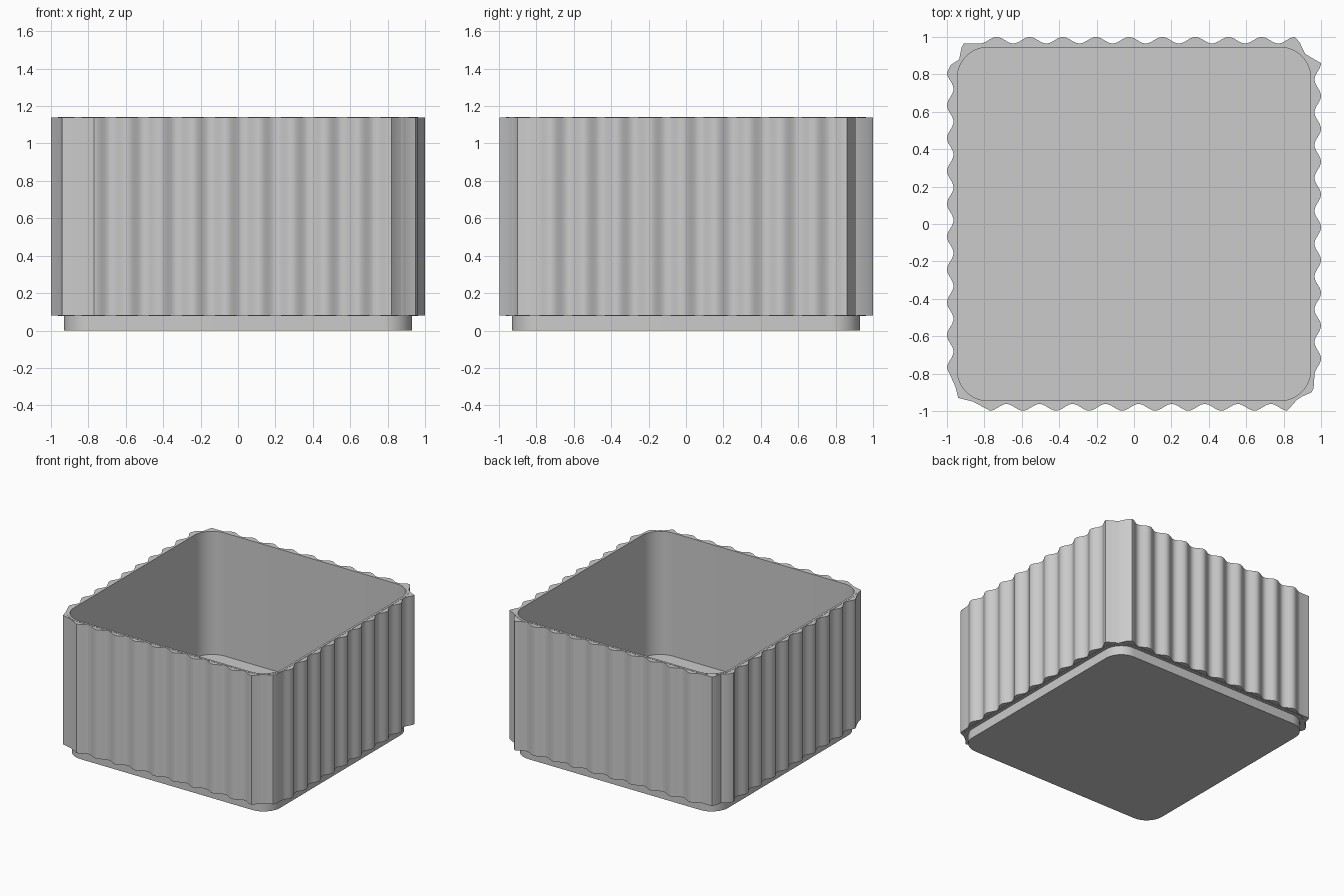
import bpy, bmesh, math

if "Cube" in bpy.data.objects:
    bpy.data.objects.remove(bpy.data.objects["Cube"], do_unlink=True)

grey = bpy.data.materials.new("plain grey")
grey.use_nodes = True
grey.diffuse_color = (0.6, 0.6, 0.6, 1)
grey.node_tree.nodes["Principled BSDF"].inputs["Base Color"].default_value = (0.6, 0.6, 0.6, 1)


def rounded_square(half, radius, steps=12):
    """Counter-clockwise outline of a square with round corners."""
    c = half - radius
    pts = []
    for k, (sx, sy) in enumerate([(1, -1), (1, 1), (-1, 1), (-1, -1)]):
        for i in range(steps + 1):
            a = math.pi / 2 * (k - 1 + i / steps)
            pts.append((sx * c + radius * math.cos(a), sy * c + radius * math.sin(a)))
    return pts


def wave(start, end, periods, valley, peak, start_at_peak, steps=12):
    """Sine ripple along one side, as (position, height) pairs."""
    n = int(periods * steps)
    phase = 0 if start_at_peak else math.pi
    mid, amp = (valley + peak) / 2, (peak - valley) / 2
    return [(start + (end - start) * i / n,
             mid + amp * math.cos(phase + 2 * math.pi * i / steps)) for i in range(n + 1)]


def prism(name, outlines, z0, z1):
    """Extrude a filled outline, with later outlines as holes."""
    curve = bpy.data.curves.new(name + "_profile", 'CURVE')
    curve.dimensions = '2D'
    curve.fill_mode = 'BOTH'
    curve.extrude = (z1 - z0) / 2
    for pts in outlines:
        s = curve.splines.new('POLY')
        s.points.add(len(pts) - 1)
        for p, (x, y) in zip(s.points, pts):
            p.co = (x, y, 0, 1)
        s.use_cyclic_u = True
    tmp = bpy.data.objects.new(name + "_tmp", curve)
    bpy.context.collection.objects.link(tmp)
    bpy.context.view_layer.update()
    graph = bpy.context.evaluated_depsgraph_get()
    mesh = bpy.data.meshes.new_from_object(tmp.evaluated_get(graph))
    bpy.data.objects.remove(tmp, do_unlink=True)
    bpy.data.curves.remove(curve)

    bm = bmesh.new()
    bm.from_mesh(mesh)
    bmesh.ops.remove_doubles(bm, verts=bm.verts, dist=0.0001)
    bmesh.ops.translate(bm, verts=bm.verts, vec=(0, 0, (z0 + z1) / 2))
    bmesh.ops.recalc_face_normals(bm, faces=bm.faces)
    bm.to_mesh(mesh)
    bm.free()
    mesh.materials.clear()
    mesh.materials.append(grey)
    ob = bpy.data.objects.new(name, mesh)
    bpy.context.collection.objects.link(ob)
    bpy.ops.object.select_all(action='DESELECT')
    ob.select_set(True)
    bpy.context.view_layer.objects.active = ob
    bpy.ops.object.shade_smooth_by_angle(angle=math.radians(30))
    return ob


# Rippled outline: four wavy sides joined by folded corners
outline = [(t, -h) for t, h in wave(-0.77, 0.82, 9, 0.962, 0.998, True)]
outline += [(0.88, -0.93), (0.95, -0.9), (0.96, -0.88)]
outline += [(h, t) for t, h in wave(-0.807, 0.86, 9.5, 0.965, 1.0, False)]
outline += [(0.965, 0.88), (0.915, 0.91), (0.885, 0.972)]
outline += [(t, h) for t, h in wave(0.86, -0.823, 9.5, 0.965, 1.0, True)]
outline += [(-0.91, 0.965), (-0.922, 0.945), (-0.935, 0.88), (-0.98, 0.85)]
outline += [(-h, t) for t, h in wave(0.81, -0.77, 9, 0.965, 1.0, True)]
outline += [(-0.955, -0.87), (-0.94, -0.93), (-0.86, -0.95)]

# Corrugated outer wall
prism("corrugated_wall", [outline, rounded_square(0.953, 0.173)], 0.08, 1.14)

# Smooth inner lining
prism("inner_lining", [rounded_square(0.963, 0.18), rounded_square(0.945, 0.165)], 0.078, 1.142)

# Floor of the box and the recessed foot below it
prism("floor", [rounded_square(0.953, 0.173)], 0.077, 0.13)
prism("foot", [rounded_square(0.93, 0.15)], 0.0, 0.08)
